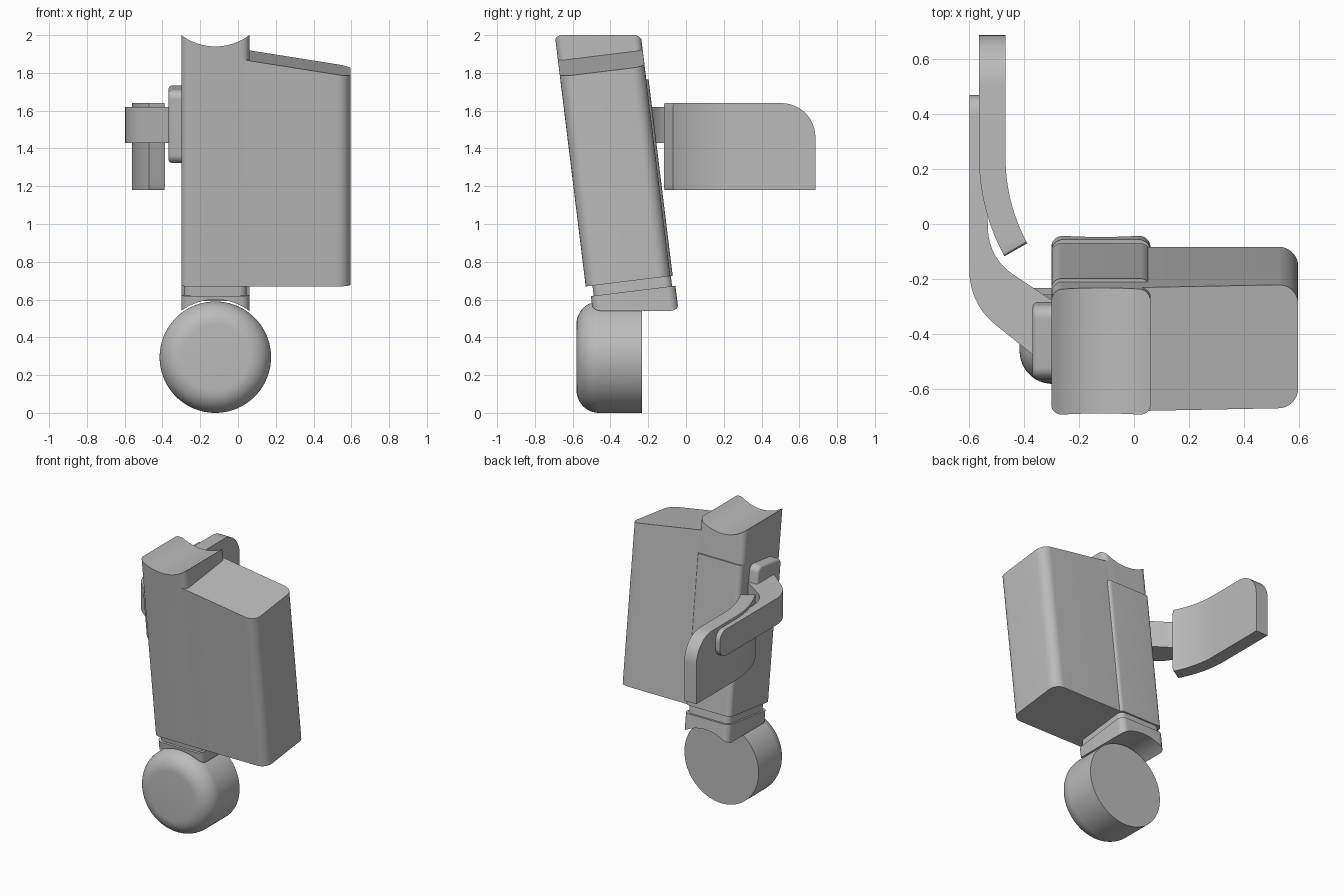
import bpy, bmesh, math
from mathutils import Vector, Matrix

if "Cube" in bpy.data.objects:
    bpy.data.objects.remove(bpy.data.objects["Cube"])

grey = bpy.data.materials.new("plain grey")
grey.use_nodes = True
COLOUR = (0.5, 0.5, 0.5, 1)
grey.diffuse_color = COLOUR
grey.node_tree.nodes["Principled BSDF"].inputs["Base Color"].default_value = COLOUR

# Forward lean shared by the whole upper body
LEAN = Matrix.Translation((0, -0.304, 0.675)) @ Matrix.Rotation(math.radians(7), 4, 'X')
UPRIGHT = Matrix.Identity(4)
MID = -0.12      # x centre of column and wheel
SIDE = 0.18      # half width of column


def rounded(corners, steps=12):
    """Outline from (u, v, radius) corners."""
    pts = []
    for i, (x, y, r) in enumerate(corners):
        p = Vector((x, y))
        if r == 0:
            pts.append(p)
            continue
        a = (Vector(corners[i - 1][:2]) - p).normalized()
        b = (Vector(corners[(i + 1) % len(corners)][:2]) - p).normalized()
        ang = a.angle(b)
        centre = p + (a + b).normalized() * r / math.sin(ang / 2)
        d0 = p + a * r / math.tan(ang / 2) - centre
        d1 = p + b * r / math.tan(ang / 2) - centre
        w = math.pi - ang
        for k in range(steps + 1):
            s = k / steps
            pts.append(centre + (d0 * math.sin((1 - s) * w) + d1 * math.sin(s * w)) / math.sin(w))
    return pts


def rect(u0, u1, v0, v1, r):
    return rounded([(u0, v0, r), (u1, v0, r), (u1, v1, r), (u0, v1, r)])


def circle(u, v, r, n=96):
    return [Vector((u + r * math.cos(2 * math.pi * i / n), v + r * math.sin(2 * math.pi * i / n)))
            for i in range(n)]


def prism(name, outline, lo, hi, axis='Z', frame=UPRIGHT, bevels=(), shape=None):
    """Extrude an outline along an axis; bevels are (rule, width) pairs."""
    lift = {'Z': lambda p, w: (p.x, p.y, w),
            'X': lambda p, w: (w, p.x, p.y),
            'Y': lambda p, w: (p.x, w, p.y)}[axis]
    bm = bmesh.new()
    low = [bm.verts.new(lift(p, lo)) for p in outline]
    high = [bm.verts.new(lift(p, hi)) for p in outline]
    bm.faces.new(low)
    bm.faces.new(high)
    n = len(outline)
    for i in range(n):
        j = (i + 1) % n
        bm.faces.new((low[i], low[j], high[j], high[i]))
    if shape:
        for v in bm.verts:
            shape(v.co)
    bmesh.ops.recalc_face_normals(bm, faces=bm.faces)
    for rule, width in bevels:
        edges = [e for e in bm.edges if rule(e.verts[0].co, e.verts[1].co)]
        bmesh.ops.bevel(bm, geom=edges, offset=width, segments=12, profile=0.5, affect='EDGES')
    bm.transform(frame)
    mesh = bpy.data.meshes.new(name)
    bm.to_mesh(mesh)
    bm.free()
    mesh.materials.append(grey)
    obj = bpy.data.objects.new(name, mesh)
    bpy.context.collection.objects.link(obj)
    return obj


def activate(obj):
    bpy.ops.object.select_all(action='DESELECT')
    obj.select_set(True)
    bpy.context.view_layer.objects.active = obj


def scoop(obj, z):
    """Cut a round hollow running front to back."""
    cutter = prism("scoop_cutter", circle(MID, z, 0.3, 128), -1.5, 1.5, 'Y')
    cutter.hide_render = True
    mod = obj.modifiers.new("scoop", 'BOOLEAN')
    mod.operation = 'DIFFERENCE'
    mod.solver = 'EXACT'
    mod.object = cutter
    activate(obj)
    bpy.ops.object.modifier_apply(modifier=mod.name)
    bpy.data.objects.remove(cutter)


def at(z):
    return lambda a, b: abs(a.z - z) < 1e-4 and abs(b.z - z) < 1e-4


parts = []
L, R = MID - SIDE, MID + SIDE

# Wheel with a rounded front rim
parts.append(prism("wheel", circle(MID, 0.295, 0.295), -0.58, -0.232, 'Y',
                   bevels=[(lambda a, b: a.y < -0.5 and b.y < -0.5, 0.12)]))

# Saddle foot over the wheel and the thin neck above it
foot = prism("saddle_foot", rect(L, R, -0.205, 0.246, 0.045), -0.3, -0.032, frame=LEAN)
scoop(foot, 0.3)
parts.append(foot)
parts.append(prism("neck", rect(L + 0.014, R - 0.014, -0.19, 0.228, 0.04), -0.06, 0.05, frame=LEAN))

# Column with a hollowed top and a slightly raised back panel
column = prism("column", rect(L, R, -0.226, 0.226, 0.04), 0.022, 1.5, frame=LEAN)
scoop(column, 2.24)
parts.append(column)
parts.append(prism("back_panel", rect(L + 0.001, R - 0.001, 0, 0.238, 0.035), 0.022, 1.07, frame=LEAN))


# Side block with a sloping top
def slope_top(co):
    if co.z > 1:
        co.z = 1.226 - 0.16 * (co.x - R)


block = rounded([(-0.02, -0.2255, 0), (0.595, -0.2255, 0.07), (0.595, 0.2255, 0.07), (-0.02, 0.2255, 0)])
parts.append(prism("side_block", block, 0.022, 1.2, frame=LEAN, shape=slope_top))

# Shoulder pad on the column side
parts.append(prism("shoulder_pad", rect(-0.135, 0.135, 0.665, 1.055, 0.045), -0.368, -0.28, 'X', LEAN,
                   bevels=[(lambda a, b: a.x < -0.36 and b.x < -0.36, 0.02)]))

# Bent arm reaching back, with a rounded end
arm = rounded([(-0.597, 0.467, 0), (-0.597, -0.289, 0.25), (-0.36, -0.48, 0),
               (-0.3, -0.46, 0), (-0.3, -0.275, 0), (-0.525, -0.125, 0.2), (-0.55, 0.467, 0)])
parts.append(prism("arm", arm, 1.43, 1.62,
                   bevels=[(lambda a, b: a.y > 0.4 and b.y > 0.4 and abs(a.z - b.z) < 1e-4, 0.07)]))

# Curved hand plate on the inside of the arm
hand = rounded([(-0.562, 0.685, 0), (-0.562, 0.054, 0.75), (-0.47, -0.117, 0),
                (-0.387, -0.07, 0), (-0.466, 0.08, 0.65), (-0.466, 0.685, 0)])


def across(a, b):
    return abs(a.x - b.x) > 0.05 and abs(a.z - b.z) < 1e-4


parts.append(prism("hand_plate", hand, 1.18, 1.64, bevels=[
    (lambda a, b: across(a, b) and min(a.y, b.y) > 0.6 and a.z > 1.5, 0.18),
    (lambda a, b: across(a, b) and max(a.y, b.y) < -0.05, 0.04)]))

for obj in parts:
    activate(obj)
    bpy.ops.object.shade_smooth_by_angle(angle=math.radians(30))
